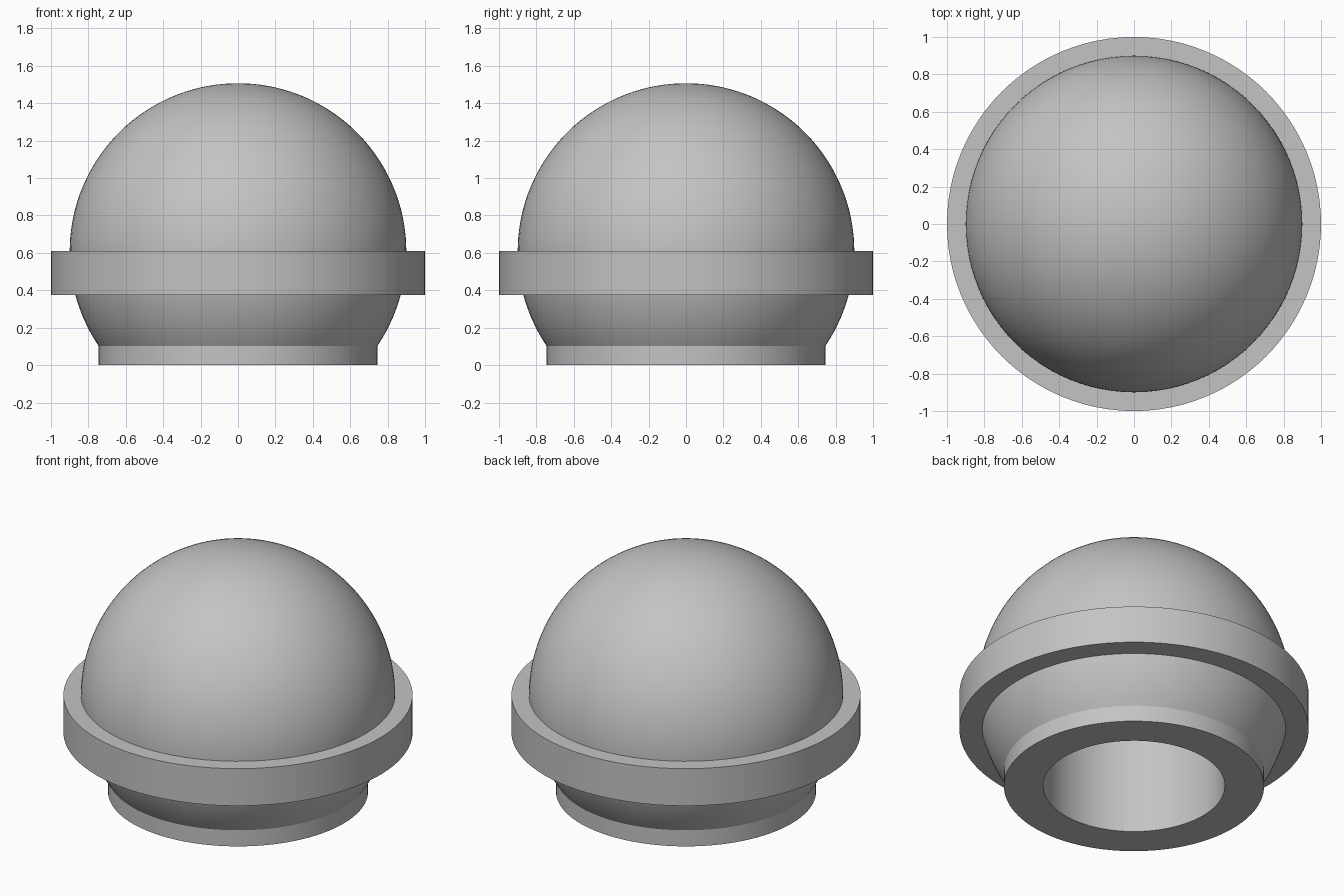
import bpy
import bmesh
from math import acos, cos, sin, pi, radians

cube = bpy.data.objects.get("Cube")
if cube:
    bpy.data.objects.remove(cube, do_unlink=True)

SEGMENTS = 96
DOME_R, DOME_Z = 0.9, 0.607
FOOT_R = 0.745
BORE_R, BORE_TOP = 0.52, 0.75

grey = bpy.data.materials.new("light grey")
grey.use_nodes = True
grey.diffuse_color = (0.55, 0.55, 0.55, 1)
grey.node_tree.nodes["Principled BSDF"].inputs["Base Color"].default_value = grey.diffuse_color


def lathe(name, profile, closed=False):
    """Revolve a profile of (radius, height) points around the z axis."""
    bm = bmesh.new()
    verts = [bm.verts.new((r, 0, z)) for r, z in profile]
    pairs = list(zip(verts, verts[1:]))
    if closed:
        pairs.append((verts[-1], verts[0]))
    edges = [bm.edges.new(p) for p in pairs]
    bmesh.ops.spin(bm, geom=verts + edges, cent=(0, 0, 0), axis=(0, 0, 1),
                   angle=2 * pi, steps=SEGMENTS)
    bmesh.ops.remove_doubles(bm, verts=bm.verts, dist=1e-4)
    bmesh.ops.recalc_face_normals(bm, faces=bm.faces)
    mesh = bpy.data.meshes.new(name)
    bm.to_mesh(mesh)
    bm.free()
    mesh.materials.append(grey)
    obj = bpy.data.objects.new(name, mesh)
    bpy.context.collection.objects.link(obj)
    bpy.ops.object.select_all(action='DESELECT')
    obj.select_set(True)
    bpy.context.view_layer.objects.active = obj
    bpy.ops.object.shade_smooth_by_angle(angle=radians(28))
    return obj


# Ball body: blind bore, flat foot and spherical dome in one profile
start = -acos(FOOT_R / DOME_R)
steps = 48
arc = []
for i in range(steps + 1):
    a = start + (pi / 2 - start) * i / steps
    arc.append((DOME_R * cos(a), DOME_Z + DOME_R * sin(a)))
lathe("dome_body", [(0, BORE_TOP), (BORE_R, BORE_TOP), (BORE_R, 0), (FOOT_R, 0)] + arc)

# Flat collar around the middle of the ball
lathe("collar", [(0.84, 0.375), (1, 0.375), (1, 0.61), (0.84, 0.61)], closed=True)
